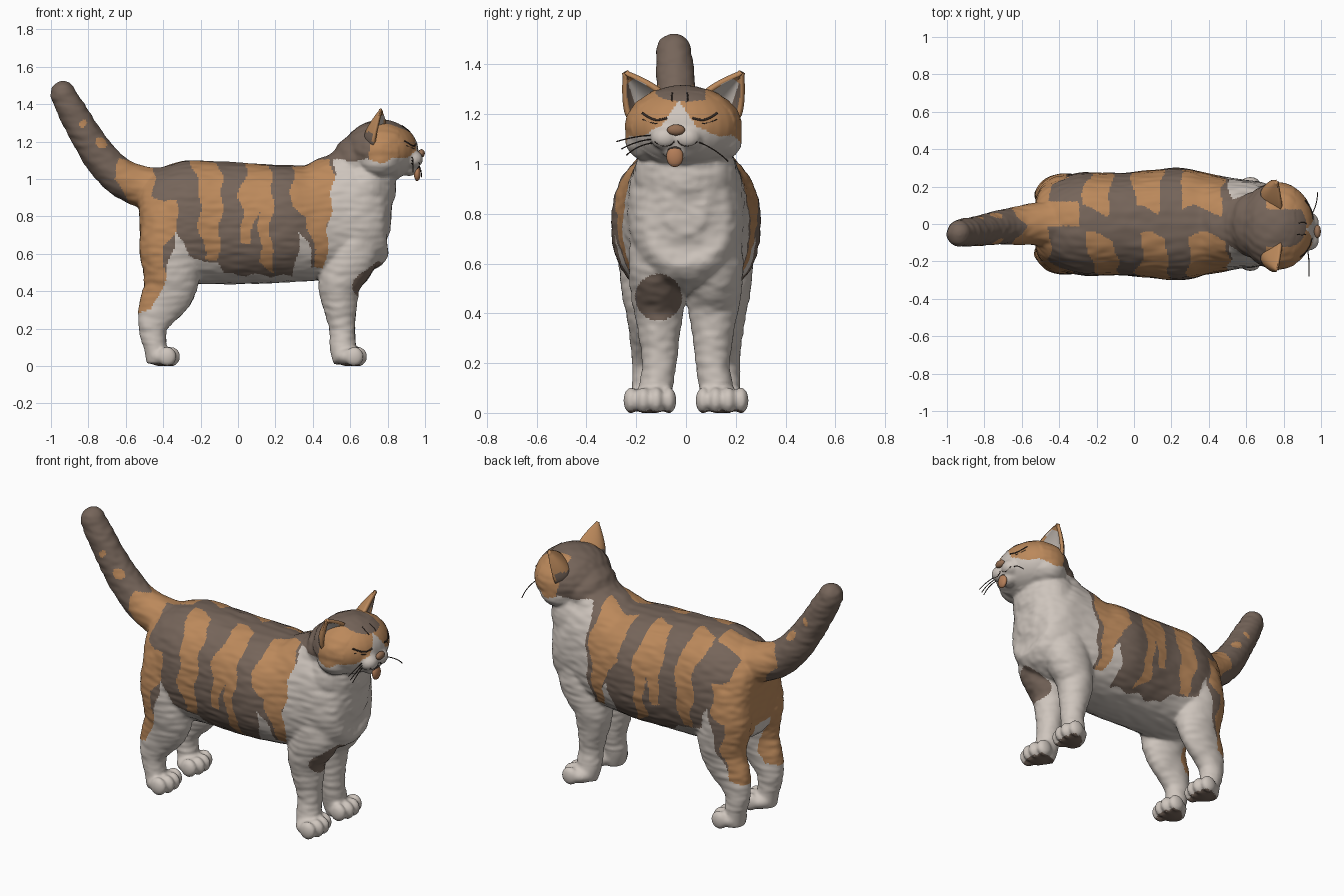
import bpy, bmesh, math
from mathutils import Vector, Matrix, noise
from mathutils.bvhtree import BVHTree

if "Cube" in bpy.data.objects:
    bpy.data.objects.remove(bpy.data.objects["Cube"])


def material(name, rgb):
    m = bpy.data.materials.new(name)
    m.diffuse_color = (*rgb, 1)
    m.use_nodes = True
    m.node_tree.nodes["Principled BSDF"].inputs["Base Color"].default_value = m.diffuse_color
    return m


WHITE = material("white fur", (0.62, 0.56, 0.51))
BROWN = material("brown fur", (0.18, 0.13, 0.102))
ORANGE = material("orange fur", (0.50, 0.25, 0.105))
DARK = material("dark line", (0.04, 0.028, 0.022))
NOSE = material("nose brown", (0.30, 0.16, 0.09))
TONGUE = material("tongue orange", (0.46, 0.21, 0.10))
Y = Vector((0, 1, 0))


def add_object(name, data, mats):
    ob = bpy.data.objects.new(name, data)
    bpy.context.collection.objects.link(ob)
    for m in mats:
        data.materials.append(m)
    return ob


def freeze(ob):
    """Replace an object by its evaluated mesh."""
    deps = bpy.context.evaluated_depsgraph_get()
    mesh = bpy.data.meshes.new_from_object(ob.evaluated_get(deps))
    bpy.data.objects.remove(ob)
    mesh.materials.clear()
    mesh.shade_smooth()
    return mesh


def loft(bm, secs, power=2.0, n=32, steps=5):
    """Smooth tube through sections (x, y, z, radius along y, radius across)."""
    s = [secs[0]] + list(secs) + [secs[-1]]
    pts = []
    for i in range(1, len(s) - 2):
        for k in range(steps):
            t = k / steps
            pts.append([0.5 * (2 * b + (c - a) * t + (2 * a - 5 * b + 4 * c - d) * t * t
                               + (3 * b - a - 3 * c + d) * t ** 3)
                        for a, b, c, d in zip(s[i - 1], s[i], s[i + 1], s[i + 2])])
    pts.append(list(secs[-1]))
    rings = []
    for i, p in enumerate(pts):
        q, r = pts[min(i + 1, len(pts) - 1)], pts[max(i - 1, 0)]
        t = (Vector(q[:3]) - Vector(r[:3])).normalized()
        v = t.cross(Y).normalized()
        u = v.cross(t)
        ring = []
        for k in range(n):
            c, d = math.cos(2 * math.pi * k / n), math.sin(2 * math.pi * k / n)
            c = math.copysign(abs(c) ** (2 / power), c)
            d = math.copysign(abs(d) ** (2 / power), d)
            ring.append(bm.verts.new(Vector(p[:3]) + u * p[3] * c + v * p[4] * d))
        rings.append(ring)
    for a, b in zip(rings, rings[1:]):
        for k in range(n):
            bm.faces.new((a[k], a[(k + 1) % n], b[(k + 1) % n], b[k]))
    bm.faces.new(rings[0])
    bm.faces.new(rings[-1])


def ball(bm, loc, radii):
    mat = Matrix.Translation(loc) @ Matrix.Diagonal((*radii, 1))
    bmesh.ops.create_uvsphere(bm, u_segments=28, v_segments=18, radius=1, matrix=mat)


def ball_object(name, loc, radii, mat):
    bm = bmesh.new()
    ball(bm, loc, radii)
    me = bpy.data.meshes.new(name)
    bm.to_mesh(me)
    me.shade_smooth()
    add_object(name, me, [mat])


def tube(name, points, radius, mat):
    cu = bpy.data.curves.new(name, 'CURVE')
    cu.dimensions = '3D'
    cu.bevel_depth, cu.bevel_resolution = radius, 2
    sp = cu.splines.new('NURBS')
    sp.points.add(len(points) - 1)
    for p, co in zip(sp.points, points):
        p.co = (*co, 1)
    sp.use_endpoint_u, sp.order_u = True, 3
    add_object(name, freeze(add_object("tmp", cu, [])), [mat])


# Torso, neck, head and muzzle
bm = bmesh.new()
loft(bm, [(-.525, 0, .78, .12, .15), (-.50, 0, .78, .19, .23), (-.42, 0, .775, .235, .285),
          (-.28, 0, .77, .275, .328), (-.10, 0, .765, .272, .327), (.10, 0, .76, .288, .32),
          (.25, 0, .76, .3, .313), (.40, 0, .765, .268, .308), (.55, 0, .80, .24, .33),
          (.68, 0, .83, .222, .31), (.77, 0, .85, .17, .24), (.82, 0, .85, .08, .13)], 2.3)
ball(bm, (.68, 0, .96), (.165, .205, .2))
ball(bm, (.645, -.005, 1.105), (.135, .175, .135))
ball(bm, (.58, 0, 1.04), (.14, .17, .12))
ball(bm, (.765, -.01, 1.15), (.2, .235, .165))
for s in (1, -1):
    ball(bm, (.76, -.01 + s * .13, 1.10), (.11, .105, .09))
    ball(bm, (.935, -.04 + s * .045, 1.105), (.055, .058, .048))
ball(bm, (.915, -.04, 1.06), (.05, .06, .045))
# Tail
loft(bm, [(-.42, 0, .94, .13, .12), (-.52, 0, .96, .115, .11), (-.63, -.01, 1.01, .1, .1),
          (-.73, -.02, 1.11, .09, .092), (-.82, -.035, 1.245, .08, .082),
          (-.90, -.045, 1.385, .075, .074), (-.935, -.05, 1.45, .068, .066)])
ball(bm, (-.935, -.05, 1.452), (.067, .071, .071))
# Legs and paws, mirrored
for s in (1, -1):
    loft(bm, [(.61, s * .112, .76, .10, .12), (.60, s * .115, .6, .115, .15),
              (.545, s * .11, .45, .106, .115), (.543, s * .108, .35, .088, .096),
              (.557, s * .107, .2, .068, .068), (.56, s * .122, .1, .068, .07),
              (.57, s * .14, .02, .07, .06)])
    loft(bm, [(-.375, s * .13, .82, .12, .13), (-.37, s * .15, .65, .12, .158),
              (-.355, s * .155, .5, .105, .15), (-.372, s * .155, .4, .085, .138),
              (-.425, s * .155, .3, .07, .112), (-.455, s * .155, .2, .062, .076),
              (-.443, s * .155, .1, .062, .06), (-.43, s * .15, .02, .07, .06)])
    for dx in (0, -1):
        ball(bm, (.595 + dx, s * .145, .05), (.085, .095, .052))
        for k, oy in enumerate((-.076, -.026, .026, .076)):
            ball(bm, (.642 + dx - (.02 if k in (0, 3) else 0), s * .145 + oy, .05),
                 (.05, .031, .053))
bmesh.ops.recalc_face_normals(bm, faces=bm.faces)
me = bpy.data.meshes.new("body")
bm.to_mesh(me)
body = add_object("tmp_body", me, [])
rm = body.modifiers.new("blend", 'REMESH')
rm.mode, rm.voxel_size = 'VOXEL', 0.009
sm = body.modifiers.new("soften", 'SMOOTH')
sm.factor, sm.iterations = 0.5, 9
skin = freeze(body)

# Light fur relief
normals = [v.normal.copy() for v in skin.vertices]
for v, nrm in zip(skin.vertices, normals):
    if v.co.z > .12 and v.co.x < .86:
        c = v.co
        v.co = c + nrm * (.001 + .004 * noise.noise(Vector((c.x * 12, c.y * 22, c.z * 36))))

# Coat pattern: outlines in side view
PATCHES = [
    [(-.6, .25), (-.43, .25), (-.38, .5), (-.41, .65), (-.32, .7), (-.33, .88), (-.46, .9), (-.6, .88)],
    [(-.25, 1.07), (-.2, .95), (-.21, .75), (-.17, .56), (-.11, .57), (-.09, .8), (-.08, 1.0), (-.11, 1.08)],
    [(.0, .9), (.05, 1.07), (.17, 1.07), (.19, .9), (.17, .7), (.2, .5), (.12, .55), (.11, .82),
     (.06, .66), (.01, .66), (.03, .8)],
    [(.3, 1.09), (.28, .85), (.36, .8), (.4, .65), (.42, .5), (.48, .52), (.48, .75), (.52, .95), (.49, 1.1)],
]
TAIL_BASE = [(-.63, 1.1), (-.67, 1.0), (-.56, .86), (-.48, .86), (-.42, .93), (-.33, 1.0), (-.28, 1.11), (-.42, 1.1)]
HEM = [(-.7, .28), (-.46, .29), (-.38, .5), (-.33, .72), (-.27, .6), (-.18, .55), (-.1, .56), (-.06, .49),
       (.3, .48), (.33, .72), (.37, .66), (.4, .52), (.465, .53), (.49, .8), (.52, 1.1), (.7, 1.1), (.78, 1.09), (1.1, 1.17)]


def inside(x, z, poly):
    hit = False
    for (ax, az), (bx, bz) in zip(poly, poly[1:] + poly[:1]):
        if (az > z) != (bz > z) and x < ax + (z - az) * (bx - ax) / (bz - az):
            hit = not hit
    return hit


def hem(x):
    for (ax, az), (bx, bz) in zip(HEM, HEM[1:]):
        if x <= bx:
            return az + (bz - az) * (x - ax) / (bx - ax)
    return HEM[-1][1]


def coat(c, n):
    """0 white, 1 brown, 2 orange"""
    x, y, z = c
    if z < .014 and n.z < -.8:
        return 1
    if x > .55 and (y + .11) ** 2 + (z - .465) ** 2 < .0088 and n.x > -.2:
        return 1
    x += .01 * math.sin(z * 31 + y * 9)
    z += .008 * math.sin(x * 43)
    if x < -.56 and z > .84:
        spot = (x + .74) ** 2 + (z - 1.19) ** 2 < .0009 or (x + .82) ** 2 + (z - 1.3) ** 2 < .0004
        return 2 if spot or inside(x, z, TAIL_BASE) else 1
    if z < hem(x) or (z < .6 and abs(y) < .08):
        return 0
    if x > .6:
        w = y + .03
        if x > .85 and (abs(w) < (1.262 - z) * .62 or (w / .14) ** 2 + ((z - 1.1) / .062) ** 2 < 1):
            return 0
        if x > .71 and not (abs(y + .02) < .1 and z > 1.255 + .15 * abs(y)):
            return 2
        return 1
    if inside(x, z, TAIL_BASE) and (-.01 < y < .12 or x < -.45):
        return 2
    # stripes stop short of the spine, with a wavy edge
    if abs(y) > .07 + .03 * math.sin(x * 21 + (1 if y > 0 else 3)) or x < -.48:
        if any(inside(x + (.03 if y > 0 else 0), min(z, 1.06), p) for p in PATCHES):
            return 2
    return 1


add_object("cat_body", skin, [WHITE, BROWN, ORANGE])
for p in skin.polygons:
    p.material_index = coat(p.center, p.normal)

# Ears: cupped shells with a pale inside
for side, s in (("left", 1), ("right", -1)):
    bm = bmesh.new()
    grid = []
    for j in range(17):
        v = -.3 + 1.3 * j / 16
        w = max(.06, 1 - max(v, 0) ** 1.35)
        row = []
        for i in range(21):
            u = -1 + i / 10
            row.append(bm.verts.new((
                .76 - .03 * u * w + .008 * v - .072 * (1 - u * u) * w,
                -.01 + s * (.155 + .07 * u * w + .08 * v),
                1.24 - .045 * u * w + .128 * v)))
        grid.append(row)
    for a, b in zip(grid, grid[1:]):
        for i in range(20):
            bm.faces.new((a[i], a[i + 1], b[i + 1], b[i]))
    bmesh.ops.recalc_face_normals(bm, faces=bm.faces)
    me = bpy.data.meshes.new("ear")
    bm.to_mesh(me)
    ob = add_object("ear_tmp", me, [])
    so = ob.modifiers.new("thick", 'SOLIDIFY')
    so.thickness, so.offset = .02, 0
    ear = freeze(ob)
    add_object(side + "_ear", ear, [ORANGE, WHITE, BROWN])
    for p in ear.polygons:
        # across (q) and along (v) position on the ear
        b, h = s * (p.center.y + .01) - .155, p.center.z - 1.24
        q, v = (.128 * b - .08 * h) / .01256, (.07 * h + .045 * b) / .01256
        w = 1 - max(v, 0) ** 1.35 if v < 1 else 0
        if p.normal.x > .2 and abs(q) < .78 * w and v < .72:
            p.material_index = 2 if q > .42 * w else 1
        elif p.normal.x < 0 and p.center.z < 1.25 and p.center.x < .72:
            p.material_index = 2

# Face details laid on the surface
tree = BVHTree.FromPolygons([v.co.copy() for v in skin.vertices], [tuple(p.vertices) for p in skin.polygons])


def on_face(y, z):
    hit = tree.ray_cast(Vector((2, y, z)), Vector((-1, 0, 0)))[0]
    return hit if hit else Vector((.93, y, z))


for side, s in (("left", 1), ("right", -1)):
    def line(name, pts, r):
        tube(side + name, [on_face(-.025 + s * y, z) for y, z in pts], r, DARK)
    line("_closed_eye", [(.15, 1.205), (.13, 1.19), (.105, 1.178), (.08, 1.176), (.05, 1.185)], .0045)
    line("_eye_crease", [(.15, 1.18), (.12, 1.165), (.09, 1.162)], .002)
    line("_brow_mark", [(.03, 1.285), (.035, 1.265), (.03, 1.25)], .003)
    tube(side + "_mouth_line", [on_face(-.04 + s * y, z) for y, z in
                                [(0, 1.12), (.004, 1.09), (.03, 1.072), (.065, 1.075), (.085, 1.09)]], .003, DARK)
ball_object("nose", (.981, -.04, 1.137), (.018, .036, .022), NOSE)
ball_object("mouth_inside", (.945, -.045, 1.06), (.025, .036, .018), DARK)
ball_object("tongue", (.958, -.045, 1.03), (.018, .034, .042), TONGUE)

# Whiskers
for k, (z0, z1) in enumerate(((1.115, 1.09), (1.10, 1.06), (1.085, 1.035))):
    tube("right_whisker_%d" % k, [(.92, -.1, z0), (.94, -.18, z0 + .005), (.935, -.28 + .02 * k, z1)], .0025, DARK)
tube("left_whisker", [(.94, .03, 1.095), (.985, .11, 1.07), (.98, .17, 1.01)], .0025, DARK)
